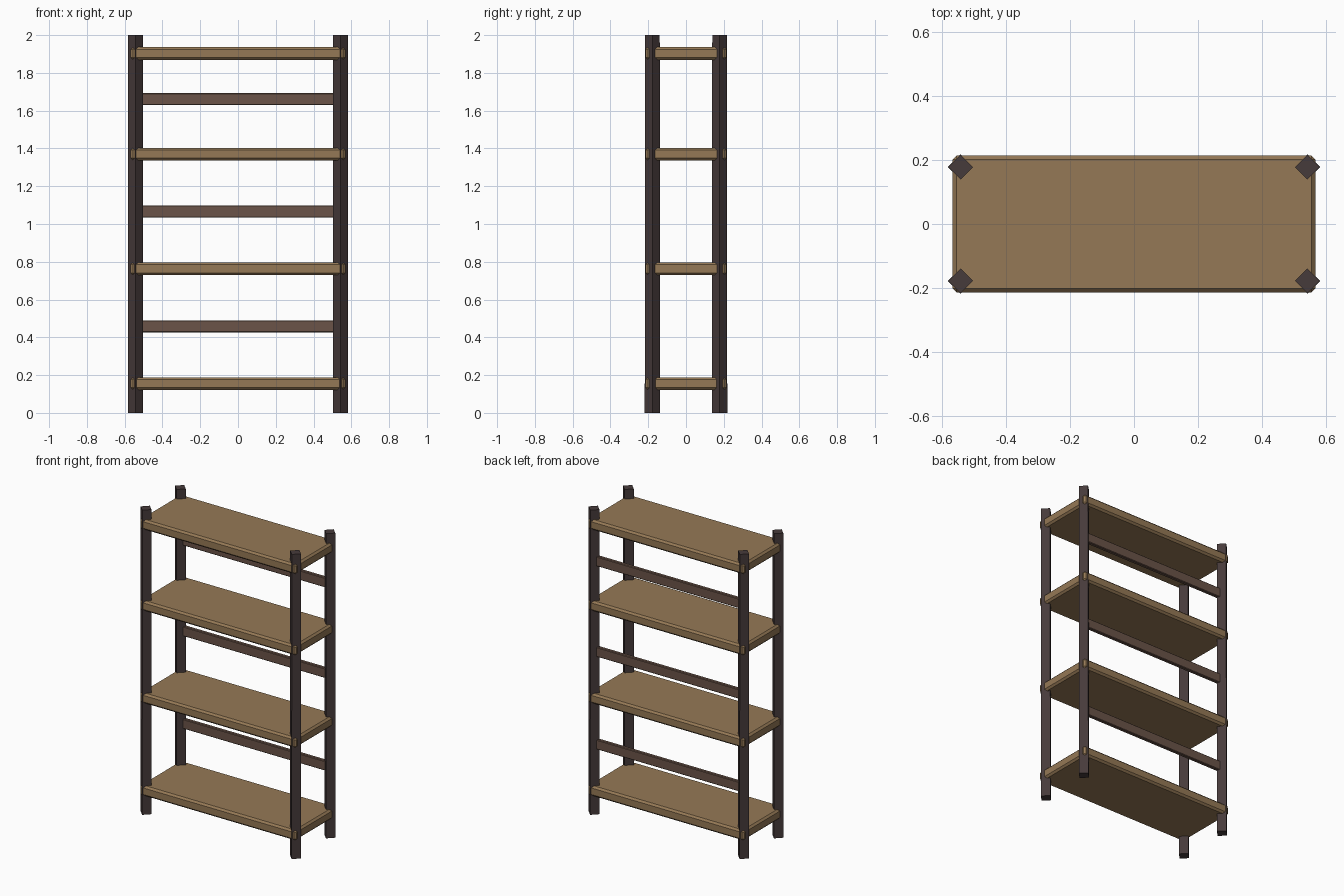
import bpy, bmesh, math
from mathutils import Matrix

if "Cube" in bpy.data.objects:
    bpy.data.objects.remove(bpy.data.objects["Cube"])


def material(name, rgb):
    m = bpy.data.materials.new(name)
    m.diffuse_color = (*rgb, 1)
    m.use_nodes = True
    m.node_tree.nodes["Principled BSDF"].inputs["Base Color"].default_value = m.diffuse_color
    return m


board_mat = material("oak_brown", (0.30, 0.19, 0.092))
post_mat = material("dark_brown", (0.062, 0.043, 0.043))
slat_mat = material("walnut_brown", (0.145, 0.088, 0.065))


def finish(bm, name, loc, mat, bevel=0.0):
    if bevel:
        bmesh.ops.bevel(bm, geom=bm.edges[:], offset=bevel, segments=1,
                        affect='EDGES', profile=0.5)
    bmesh.ops.recalc_face_normals(bm, faces=bm.faces[:])
    me = bpy.data.meshes.new(name)
    bm.to_mesh(me)
    bm.free()
    me.materials.append(mat)
    ob = bpy.data.objects.new(name, me)
    ob.location = loc
    bpy.context.collection.objects.link(ob)
    return ob


def box(name, size, loc, mat, bevel):
    bm = bmesh.new()
    bmesh.ops.create_cube(bm, size=1, matrix=Matrix.Diagonal((*size, 1)))
    return finish(bm, name, loc, mat, bevel)


# Four posts: square section turned to a diamond, very slightly tapered
for sx, side in ((-1, "left"), (1, "right")):
    for sy, end in ((-1, "front"), (1, "back")):
        bm = bmesh.new()
        bmesh.ops.create_cone(bm, cap_ends=True, segments=4,
                              radius1=0.0405, radius2=0.039, depth=2.0)
        # make sure the corners point along x and y
        v = bm.verts[:][0].co
        turn = -math.atan2(v.y, v.x)
        bmesh.ops.rotate(bm, verts=bm.verts[:], cent=(0, 0, 0),
                         matrix=Matrix.Rotation(turn, 3, 'Z'))
        finish(bm, f"{end}_{side}_post", (sx * 0.543, sy * 0.178, 1.0), post_mat)

# Shelf boards with chamfered edges
for i, z in enumerate((0.155, 0.763, 1.37, 1.903)):
    box(f"shelf_board_{i + 1}", (1.136, 0.428, 0.067), (0, 0, z), board_mat, 0.012)

# Thin slats joining the back posts
for i, z in enumerate((0.458, 1.066, 1.661)):
    box(f"back_slat_{i + 1}", (1.08, 0.025, 0.064), (0, 0.178, z), slat_mat, 0.004)
